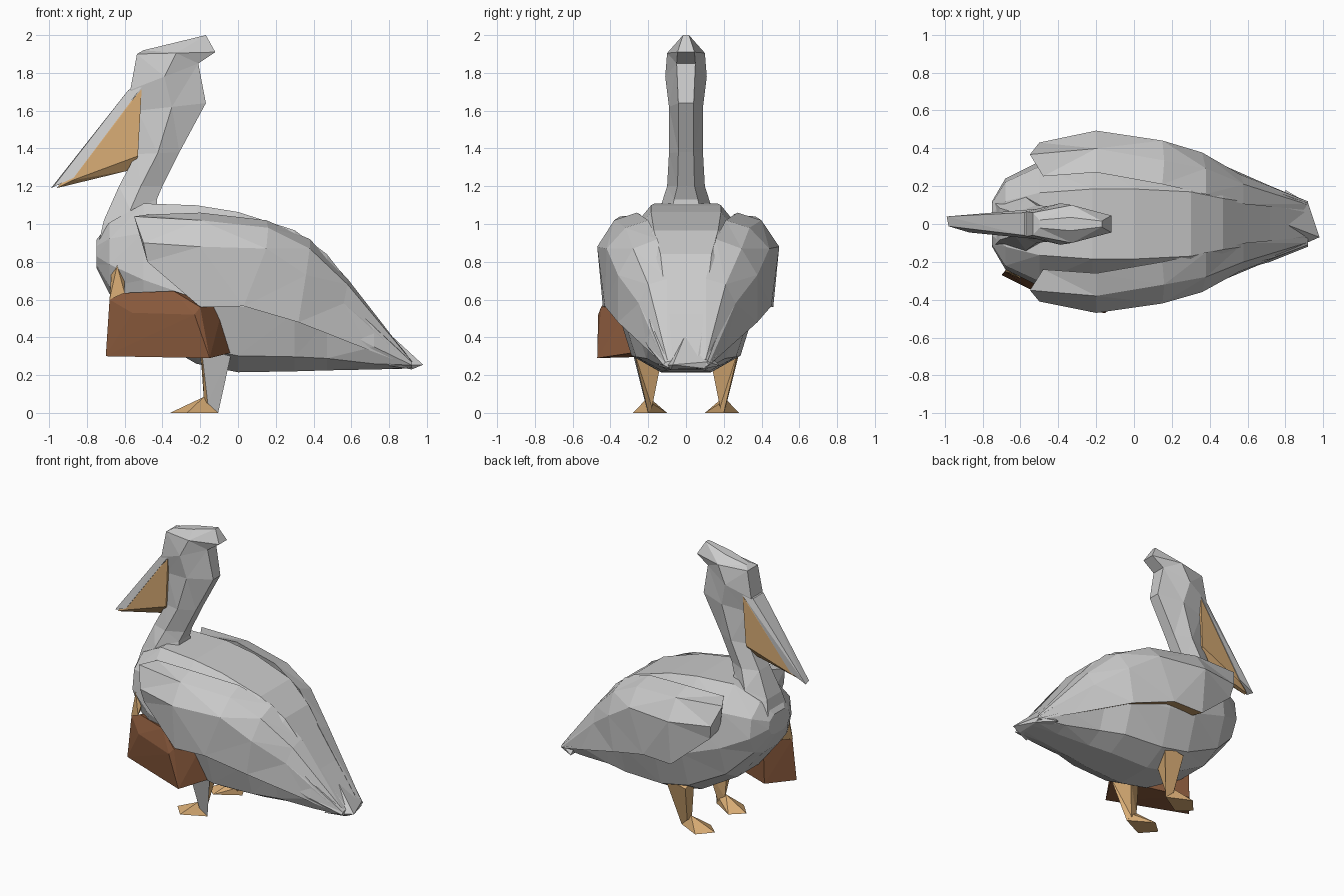
import bpy, bmesh

def material(name, rgb):
    m = bpy.data.materials.new(name)
    m.diffuse_color = (*rgb, 1)
    return m

TAN = material("tan", (0.7, 0.42, 0.18))
BROWN = material("brown", (0.25, 0.1, 0.045))
GREY = material("grey", (0.8, 0.8, 0.8))

def finish(bm, name, mats=()):
    bmesh.ops.recalc_face_normals(bm, faces=bm.faces)
    me = bpy.data.meshes.new(name)
    bm.to_mesh(me)
    bm.free()
    for m in mats:
        me.materials.append(m)
    ob = bpy.data.objects.new(name, me)
    bpy.context.collection.objects.link(ob)
    return ob

def loft(name, rings, mats=(), painted=None):
    """Skin closed rings; faces on side 'painted' use the second material."""
    bm = bmesh.new()
    rows = [[bm.verts.new(p) for p in r] for r in rings]
    n = len(rows[0])
    for a, b in zip(rows, rows[1:]):
        for i in range(n):
            j = (i + 1) % n
            f = bm.faces.new((a[i], a[j], b[j], b[i]))
            f.material_index = int(i == painted)
    bm.faces.new(rows[0])
    bm.faces.new(rows[-1])
    bmesh.ops.triangulate(bm, faces=bm.faces)
    return finish(bm, name, mats)

def hull(name, pts, mats=()):
    bm = bmesh.new()
    for p in pts:
        bm.verts.new(p)
    res = bmesh.ops.convex_hull(bm, input=bm.verts)
    inside = [v for v in res["geom_interior"] if isinstance(v, bmesh.types.BMVert)]
    bmesh.ops.delete(bm, geom=inside, context="VERTS")
    return finish(bm, name, mats)

def pair(pts):
    return [(x, s * y, z) for x, y, z in pts for s in (-1, 1)]

# Body: x, bottom, top, half width, with one ten-sided section
half = [(0.36, 0), (0.78, 0.1), (1, 0.4), (0.92, 0.75), (0.5, 0.97)]
section = half + [(-y, z) for y, z in reversed(half)]
stations = [(-0.75, 0.77, 0.92, 0.12), (-0.68, 0.63, 1.02, 0.24),
            (-0.50, 0.42, 1.13, 0.33), (-0.22, 0.26, 1.125, 0.37),
            (0.0, 0.215, 1.09, 0.37), (0.3, 0.22, 0.99, 0.34),
            (0.47, 0.225, 0.86, 0.27), (0.72, 0.23, 0.53, 0.2),
            (0.92, 0.235, 0.28, 0.12)]
loft("body", [[(x, w * y, b + (t - b) * z) for y, z in section]
              for x, b, t, w in stations])

# Tail tip
hull("tail", [(0.80, -0.15, 0.25), (0.98, -0.07, 0.255), (0.92, 0.11, 0.27),
              (0.92, 0.1, 0.235), (0.92, -0.08, 0.23), (0.80, 0.18, 0.25), (0.8, 0, 0.42)])

# Wings: four points per station from lower edge to back
wing = [[(-0.48, 0.39, 0.80), (-0.50, 0.41, 0.90), (-0.55, 0.35, 1.04), (-0.48, 0.24, 1.05)],
        [(-0.20, 0.44, 0.56), (-0.20, 0.47, 0.88), (-0.20, 0.38, 1.02), (-0.20, 0.26, 1.06)],
        [(0.03, 0.43, 0.565), (0.15, 0.42, 0.87), (0.16, 0.32, 0.98), (0.15, 0.2, 1.02)],
        [(0.32, 0.36, 0.48), (0.36, 0.36, 0.73), (0.38, 0.28, 0.87), (0.38, 0.15, 0.92)],
        [(0.70, 0.2, 0.33), (0.56, 0.25, 0.58), (0.58, 0.2, 0.68), (0.58, 0.1, 0.71)],
        [(0.90, 0.12, 0.255), (0.90, 0.12, 0.27), (0.91, 0.1, 0.285), (0.91, 0.07, 0.285)]]
for side, s, under in (("left", -1, GREY), ("right", 1.05, TAN)):
    rings = []
    for st in wing:
        x, y, z = st[0]
        rings.append([(a, s * b, c) for a, b, c in st + [(x, y * 0.72, z + 0.03)]])
    loft(side + "_wing", rings, (GREY, under), 4)

# Neck and head: front x, z, back x, z, half width
neck = [(-0.74, 0.89, -0.42, 1.02, 0.19), (-0.71, 1.02, -0.43, 1.13, 0.14),
        (-0.63, 1.2, -0.40, 1.2, 0.1), (-0.54, 1.37, -0.31, 1.38, 0.09),
        (-0.53, 1.6, -0.17, 1.64, 0.09), (-0.57, 1.71, -0.21, 1.85, 0.11),
        (-0.535, 1.9, -0.12, 1.91, 0.1), (-0.50, 1.92, -0.17, 2.0, 0.035)]
rings = []
for fx, fz, bx, bz, w in neck:
    ring = []
    for t, y in ((0, 0.6), (0.5, 1), (1, 0.45), (1, -0.45), (0.5, -1), (0, -0.6)):
        ring.append((fx + (bx - fx) * t, w * y, fz + (bz - fz) * t))
    rings.append(ring)
loft("neck_and_head", rings)

# Beak and throat pouch
hull("upper_beak", pair([(-0.58, 0.06, 1.71), (-0.51, 0.08, 1.725),
                         (-0.87, 0.045, 1.245), (-0.98, 0.012, 1.195)])
     + [(-0.99, 0.04, 1.19)])
hull("throat_pouch", pair([(-0.51, 0.078, 1.715), (-0.53, 0.07, 1.36), (-0.55, 0.025, 1.29),
                           (-0.88, 0.04, 1.23), (-0.96, 0.012, 1.19)]), (TAN,))

# Legs and webbed feet
for side, s, shade in (("left", -1, GREY), ("right", 1, TAN)):
    top = [(-0.20, 0.19, 0.34), (-0.19, 0.28, 0.31), (-0.03, 0.28, 0.34), (-0.08, 0.13, 0.28)]
    low = [(-0.18, 0.19, 0.06), (-0.16, 0.215, 0.05), (-0.105, 0.2, 0.0), (-0.13, 0.18, 0.03)]
    loft(side + "_leg", [[(x, s * y, z) for x, y, z in r] for r in (top, low)],
         (TAN, shade), 1)
    foot = [(-0.105, 0.2, 0), (-0.14, 0.18, 0.05), (-0.18, 0.2, 0.085), (-0.36, 0.18, 0),
            (-0.27, 0.1, 0), (-0.27, 0.28, 0), (-0.28, 0.19, 0.035)]
    hull(side + "_foot", [(x, s * y, z) for x, y, z in foot], (TAN,))

# Satchel hanging under the left wing, and its strap
hull("satchel", [(-0.70, -0.27, 0.30), (-0.15, -0.47, 0.29), (-0.03, -0.27, 0.32),
                 (-0.56, -0.1, 0.30), (-0.68, -0.25, 0.60), (-0.20, -0.45, 0.56),
                 (-0.08, -0.3, 0.56), (-0.34, -0.38, 0.645), (-0.60, -0.27, 0.635),
                 (-0.55, -0.1, 0.6), (-0.56, -0.34, 0.53), (-0.23, -0.465, 0.52)], (BROWN,))
hull("strap", [(-0.665, -0.2, 0.82), (-0.64, -0.26, 0.78), (-0.60, -0.29, 0.635),
               (-0.68, -0.255, 0.60), (-0.66, -0.16, 0.62), (-0.6, -0.2, 0.78)], (TAN,))
